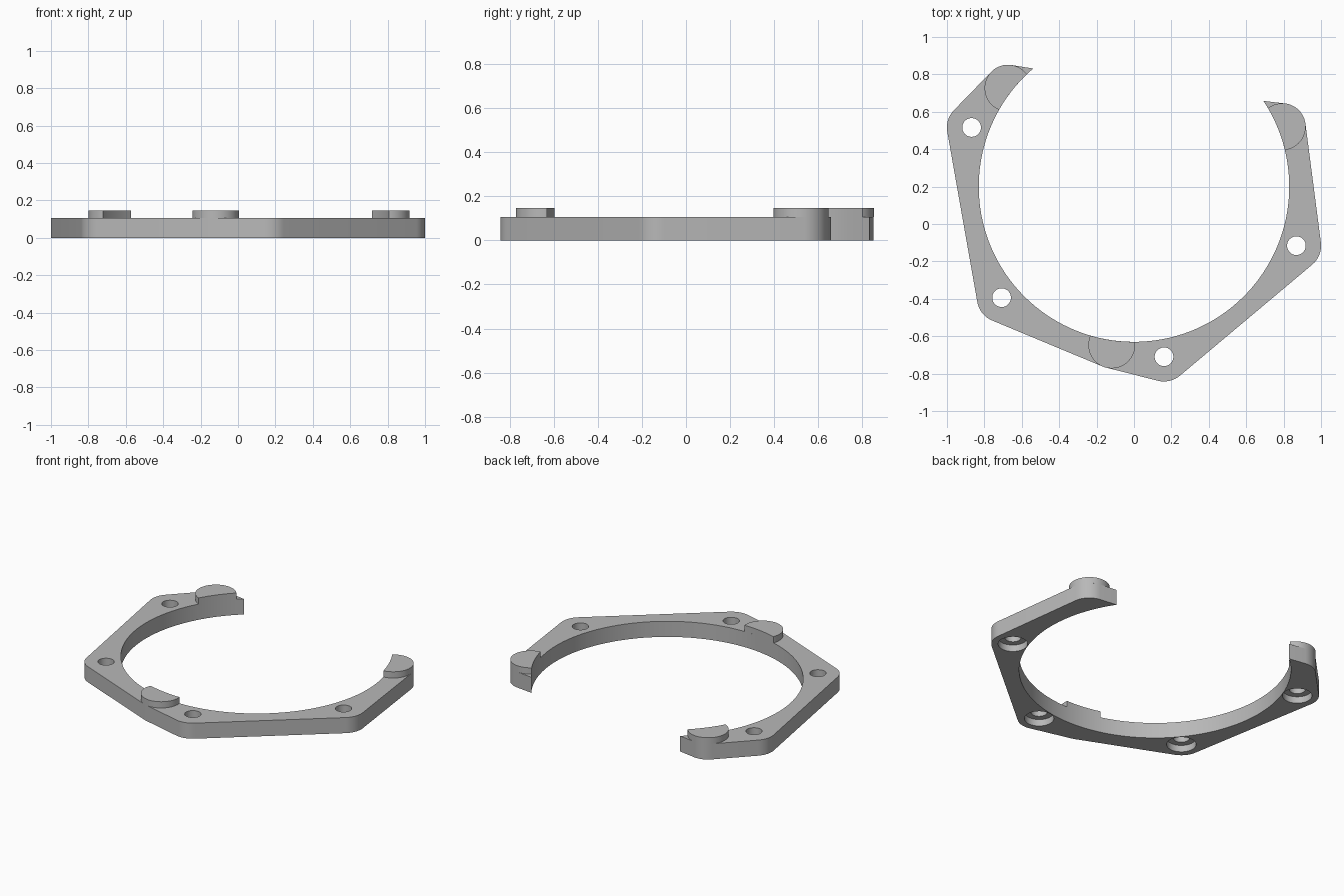
import bpy, bmesh
from math import sin, cos, atan2, acos, pi, tau, radians, hypot

if "Cube" in bpy.data.objects:
    bpy.data.objects.remove(bpy.data.objects["Cube"])

BORE, CENTRE_Y = 0.83, 0.2
THICK, PAD_TOP = 0.105, 0.147
HOLE_R, BORE_R, BORE_DEPTH = 0.05, 0.09, 0.045
CORNER_R, PAD_R = 0.132, 0.125

grey = bpy.data.materials.new("plain grey")
grey.use_nodes = True
colour = (0.48, 0.48, 0.48, 1)
grey.diffuse_color = colour
grey.node_tree.nodes["Principled BSDF"].inputs["Base Color"].default_value = colour


def polar(radius, angle):
    """Point at an angle in degrees around the bore axis."""
    a = radians(angle)
    return radius * cos(a), CENTRE_Y + radius * sin(a)


def circle(centre, r, n):
    return [(centre[0] + r * cos(tau * i / n), centre[1] + r * sin(tau * i / n))
            for i in range(n)]


def finish(name, bm):
    bmesh.ops.recalc_face_normals(bm, faces=bm.faces)
    mesh = bpy.data.meshes.new(name)
    bm.to_mesh(mesh)
    bm.free()
    mesh.materials.append(grey)
    obj = bpy.data.objects.new(name, mesh)
    bpy.context.collection.objects.link(obj)
    return obj


def add_prism(bm, points, z0, z1):
    """Extrude a flat outline between two heights."""
    face = bm.faces.new([bm.verts.new((x, y, z0)) for x, y in points])
    up = bmesh.ops.extrude_face_region(bm, geom=[face], use_keep_orig=True)
    verts = [v for v in up["geom"] if isinstance(v, bmesh.types.BMVert)]
    bmesh.ops.translate(bm, verts=verts, vec=(0, 0, z1 - z0))


def smooth(obj):
    bpy.ops.object.select_all(action="DESELECT")
    obj.select_set(True)
    bpy.context.view_layer.objects.active = obj
    bpy.ops.object.shade_smooth_by_angle(angle=radians(30))


# Outline: arcs around pads and bolt holes joined by tangents, then the bore
pads = {"left_pad": polar(0.855, 22), "right_pad": polar(0.855, 142),
        "front_pad": polar(0.855, 262)}
holes = [polar(0.924, a) for a in (160, 220, 280, 340)]
tip_start, tip_end = 130.5, 393.5
path = [(polar(BORE, tip_start), 0), (pads["right_pad"], PAD_R),
        (holes[0], CORNER_R), (holes[1], CORNER_R), (pads["front_pad"], PAD_R),
        (holes[2], CORNER_R), (holes[3], CORNER_R), (pads["left_pad"], PAD_R),
        (polar(BORE, tip_end), 0)]

normals = []
for (p, r), (q, s) in zip(path, path[1:]):
    dx, dy = q[0] - p[0], q[1] - p[1]
    normals.append(atan2(dy, dx) - acos((r - s) / hypot(dx, dy)))

outline = [path[0][0]]
for (c, r), a, b in zip(path[1:-1], normals, normals[1:]):
    sweep = (b - a) % tau
    steps = max(2, int(sweep / radians(6)))
    for i in range(steps + 1):
        t = a + sweep * i / steps
        outline.append((c[0] + r * cos(t), c[1] + r * sin(t)))
STEPS = 110
outline += [polar(BORE, tip_end + (tip_start - tip_end) * i / STEPS)
            for i in range(STEPS)]

bm = bmesh.new()
add_prism(bm, outline, 0, THICK)
ring = finish("open_ring", bm)

# Bolt holes with a wider counterbore underneath
for r, z0, z1 in ((HOLE_R, -0.1, 0.3), (BORE_R, -0.1, BORE_DEPTH)):
    bm = bmesh.new()
    for h in holes:
        add_prism(bm, circle(h, r, 40), z0, z1)
    cutter = finish("hole_cutter", bm)
    cutter.hide_render = True
    mod = ring.modifiers.new("holes", "BOOLEAN")
    mod.operation, mod.solver, mod.object = "DIFFERENCE", "EXACT", cutter
    bpy.context.view_layer.objects.active = ring
    bpy.ops.object.modifier_apply(modifier=mod.name)
    bpy.data.objects.remove(cutter)
smooth(ring)

# Raised round pads, trimmed flush with the bore
for name, centre in pads.items():
    points = []
    for x, y in circle(centre, PAD_R, 120):
        d = hypot(x, y - CENTRE_Y)
        k = max(1, BORE / d)
        points.append((x * k, CENTRE_Y + (y - CENTRE_Y) * k))
    bm = bmesh.new()
    add_prism(bm, points, THICK, PAD_TOP)
    smooth(finish(name, bm))
